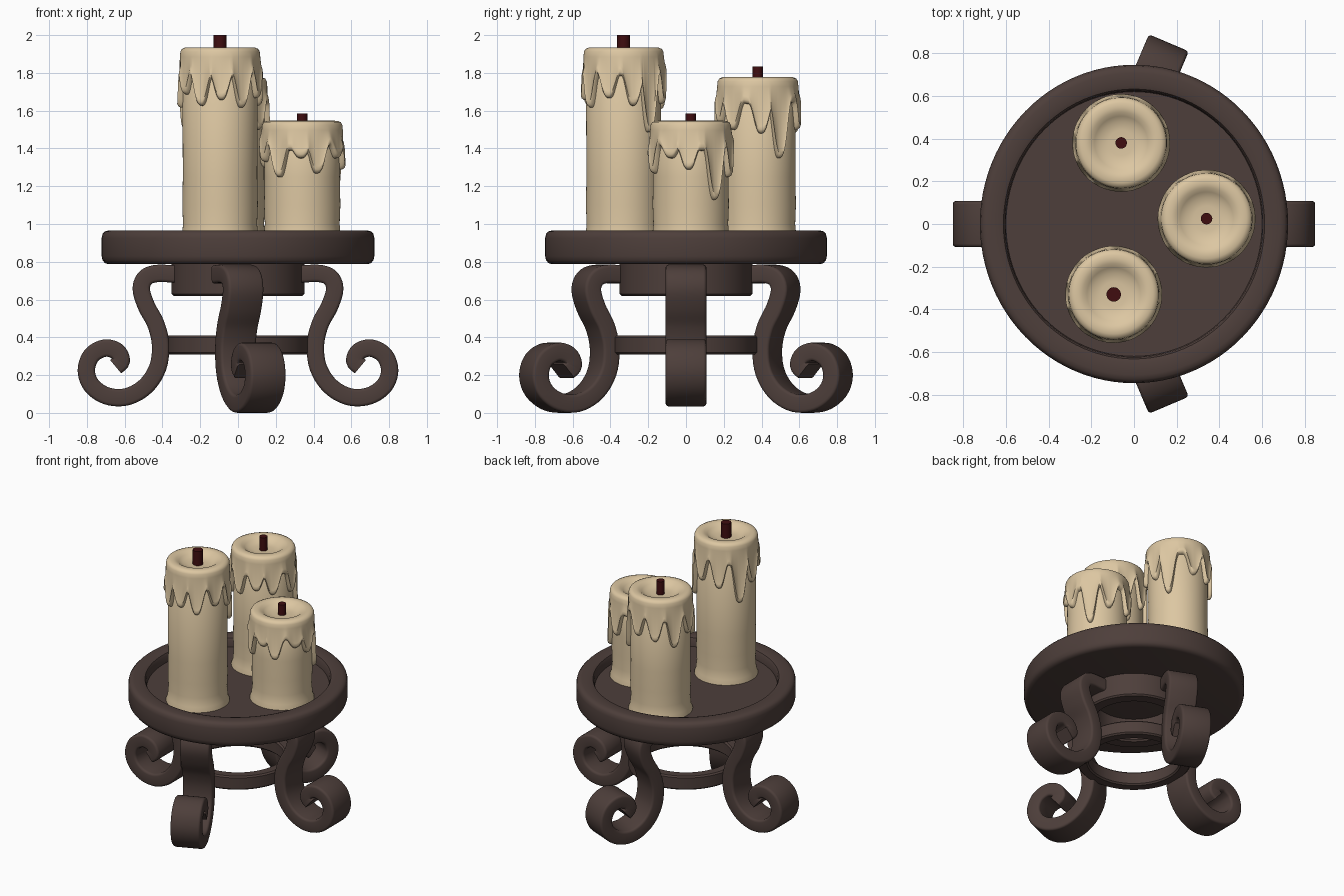
import bpy, bmesh, math
from mathutils import Vector, Matrix

if "Cube" in bpy.data.objects:
    bpy.data.objects.remove(bpy.data.objects["Cube"])


def material(name, rgb):
    m = bpy.data.materials.new(name)
    m.diffuse_color = (*rgb, 1)
    m.use_nodes = True
    m.node_tree.nodes["Principled BSDF"].inputs["Base Color"].default_value = m.diffuse_color
    return m


IRON = material("dark brown iron", (0.075, 0.049, 0.043))
WAX = material("cream wax", (0.72, 0.57, 0.36))
WICK = material("dark red wick", (0.05, 0.004, 0.005))


def finish(name, bm, mat, angle=35):
    bmesh.ops.remove_doubles(bm, verts=bm.verts, dist=1e-5)
    bmesh.ops.recalc_face_normals(bm, faces=bm.faces)
    me = bpy.data.meshes.new(name)
    bm.to_mesh(me)
    bm.free()
    me.materials.append(mat)
    ob = bpy.data.objects.new(name, me)
    bpy.context.collection.objects.link(ob)
    bpy.ops.object.select_all(action='DESELECT')
    ob.select_set(True)
    bpy.context.view_layer.objects.active = ob
    bpy.ops.object.shade_smooth_by_angle(angle=math.radians(angle))
    return ob


def grid(rows, closed_rows=False):
    """Skin rows of points; every row is a closed loop."""
    bm = bmesh.new()
    vs = [[bm.verts.new(p) for p in row] for row in rows]
    n, k = len(vs[0]), len(vs)
    for i in range(k if closed_rows else k - 1):
        a, b = vs[i], vs[(i + 1) % k]
        for j in range(n):
            bm.faces.new((a[j], a[(j + 1) % n], b[(j + 1) % n], b[j]))
    return bm


def lathe(name, prof, mat, center=(0, 0), sy=1.0, seg=96, closed=False):
    rows = [[(center[0] + r * math.cos(2 * math.pi * j / seg),
              center[1] + sy * r * math.sin(2 * math.pi * j / seg), z)
             for j in range(seg)] for r, z in prof]
    if not closed:  # collapse axis rows to tiny caps
        rows = [r for r in rows]
    bm = grid(rows, closed)
    bmesh.ops.dissolve_degenerate(bm, dist=1e-6, edges=bm.edges)
    return finish(name, bm, mat)


# tray with raised rim
lathe("tray", [(0, 0.787), (0.685, 0.787), (0.705, 0.793), (0.717, 0.808), (0.722, 0.83),
               (0.722, 0.925), (0.717, 0.948), (0.705, 0.961), (0.685, 0.966), (0.63, 0.966),
               (0.612, 0.96), (0.604, 0.945), (0.60, 0.90), (0, 0.90)], IRON, sy=1.033)

# collar under the tray and lower brace ring
lathe("collar_ring", [(0.26, 0.80), (0.26, 0.63), (0.27, 0.62), (0.342, 0.62),
                      (0.352, 0.63), (0.352, 0.80)], IRON, closed=True)
lathe("brace_ring", [(0.305, 0.40), (0.305, 0.32), (0.315, 0.31), (0.372, 0.31), (0.382, 0.32),
                     (0.382, 0.40), (0.372, 0.41), (0.315, 0.41)], IRON, closed=True)

# scrolled legs: centre line in the (radius, height) plane
PATH = [(0.33, 0.735), (0.43, 0.738), (0.49, 0.715), (0.512, 0.655), (0.485, 0.565),
        (0.435, 0.47), (0.41, 0.36), (0.425, 0.24), (0.49, 0.14), (0.59, 0.085), (0.695, 0.09),
        (0.775, 0.145), (0.803, 0.225), (0.775, 0.305), (0.705, 0.343), (0.64, 0.325),
        (0.618, 0.275), (0.648, 0.245)]


def catmull(pts, n=5):
    p = [Vector(q) for q in pts]
    p = [2 * p[0] - p[1]] + p + [2 * p[-1] - p[-2]]
    out = []
    for i in range(1, len(p) - 2):
        a, b, c, d = p[i - 1:i + 3]
        for k in range(n):
            t = k / n
            out.append(0.5 * (2 * b + (c - a) * t + (2 * a - 5 * b + 4 * c - d) * t * t
                              + (3 * b - a - 3 * c + d) * t ** 3))
    return out + [p[-2]]


def leg(name, matrix):
    pts = catmull(PATH)
    h, w, c = 0.046, 0.108, 0.016   # half thickness, half width, corner
    section = []
    for sx, sy, start in ((1, 1, 0), (-1, 1, 90), (-1, -1, 180), (1, -1, 270)):
        for k in range(4):
            a = math.radians(start + 30 * k)
            section.append((sx * (h - c) + c * math.cos(a), sy * (w - c) + c * math.sin(a)))
    rows = []
    for i, p in enumerate(pts):
        t = (pts[min(i + 1, len(pts) - 1)] - pts[max(i - 1, 0)]).normalized()
        rows.append([(p.x - t.y * u, v, p.y + t.x * u) for u, v in section])
    bm = grid(rows)
    bm.verts.ensure_lookup_table()
    n = len(section)
    bm.faces.new(bm.verts[:n])
    bm.faces.new(bm.verts[-n:])
    bm.transform(matrix)
    finish(name, bm, IRON, 40)


leg("right_leg", Matrix.Identity(4))
leg("left_leg", Matrix.Rotation(math.pi, 4, 'Z'))
# front and back legs are slightly larger and set askew
stretch = Matrix.Translation((0, 0, 0.785)) @ Matrix.Diagonal((1.035, 0.94, 1.045, 1)) \
    @ Matrix.Translation((0, 0, -0.785))
for name, s in (("front_leg", -1), ("back_leg", 1)):
    leg(name, Matrix.Translation((-0.18, 0.04 * s, 0))
        @ Matrix.Rotation(math.radians(67 * s), 4, 'Z') @ stretch)


# candles: body, melted wax skirt with drips, wick
def candle(name, x, y, r, top, wick_r, wick_top, drips):
    lathe(name + "_body", [(0, 0.89), (r + 0.012, 0.89), (r + 0.012, 0.905), (r + 0.002, 0.935),
                           (r - 0.004, 1.0), (r, 1.1), (r - 0.003, 1.25), (r, top - 0.08),
                           (r - 0.02, top - 0.05), (0, top - 0.05)], WAX, (x, y), seg=64)
    seg = 180
    depth = []
    for j in range(seg):
        a = 360 * j / seg
        d = 0.145 + 0.015 * math.sin(math.radians(3 * a + 40))
        for ang, length in drips:
            delta = abs((a - ang + 180) % 360 - 180)
            d = max(d, 0.13 + (length - 0.13) * math.exp(-(delta / 12.5) ** 3))
        depth.append(d)
    # dished top and rounded shoulder, then the wavy lower edge
    prof = [(0.0, -0.04), (0.06, -0.04), (0.10, -0.034), (0.125, -0.018), (0.145, -0.004),
            (0.165, 0.0), (r - 0.015, -0.001), (r + 0.002, -0.008), (r + 0.01, -0.022),
            (r + 0.013, -0.05)]
    edge = [(0.06, 0.018), (0.04, 0.024), (0.022, 0.027), (0.01, 0.022), (0.002, 0.011), (0, -0.008)]
    rows = []
    cs = [(math.cos(2 * math.pi * j / seg), math.sin(2 * math.pi * j / seg)) for j in range(seg)]
    for rad, dz in prof:
        rows.append([(x + rad * c, y + rad * s, top + dz) for c, s in cs])
    for up, off in edge:
        rows.append([(x + (r + off) * c, y + (r + off) * s, top - d + up)
                     for (c, s), d in zip(cs, depth)])
    finish(name + "_melted_wax", grid(rows), WAX, 60)
    lathe(name + "_wick", [(0, top - 0.06), (wick_r, top - 0.06), (wick_r, wick_top),
                           (0, wick_top)], WICK, (x, y), seg=20)


candle("tall_candle", -0.095, -0.33, 0.2, 1.935, 0.034, 2.0,
       [(-57, .32), (-88, .28), (-118, .31), (-150, .25), (180, .32), (150, .44), (112, .33),
        (75, .30), (40, .45), (14, .31), (-22, .27)])
candle("short_candle", 0.34, 0.025, 0.202, 1.547, 0.027, 1.585,
       [(-125, .30), (-92, .20), (-68, .28), (-30, .2), (-3, .26), (37, .42), (72, .30),
        (118, .30), (160, .25), (200, .22)])
candle("middle_candle", -0.06, 0.38, 0.202, 1.778, 0.027, 1.835,
       [(33, .43), (5, .30), (80, .28), (-38, .28), (-68, .25), (115, .30), (150, .35),
        (185, .28), (220, .34), (257, .30)])
